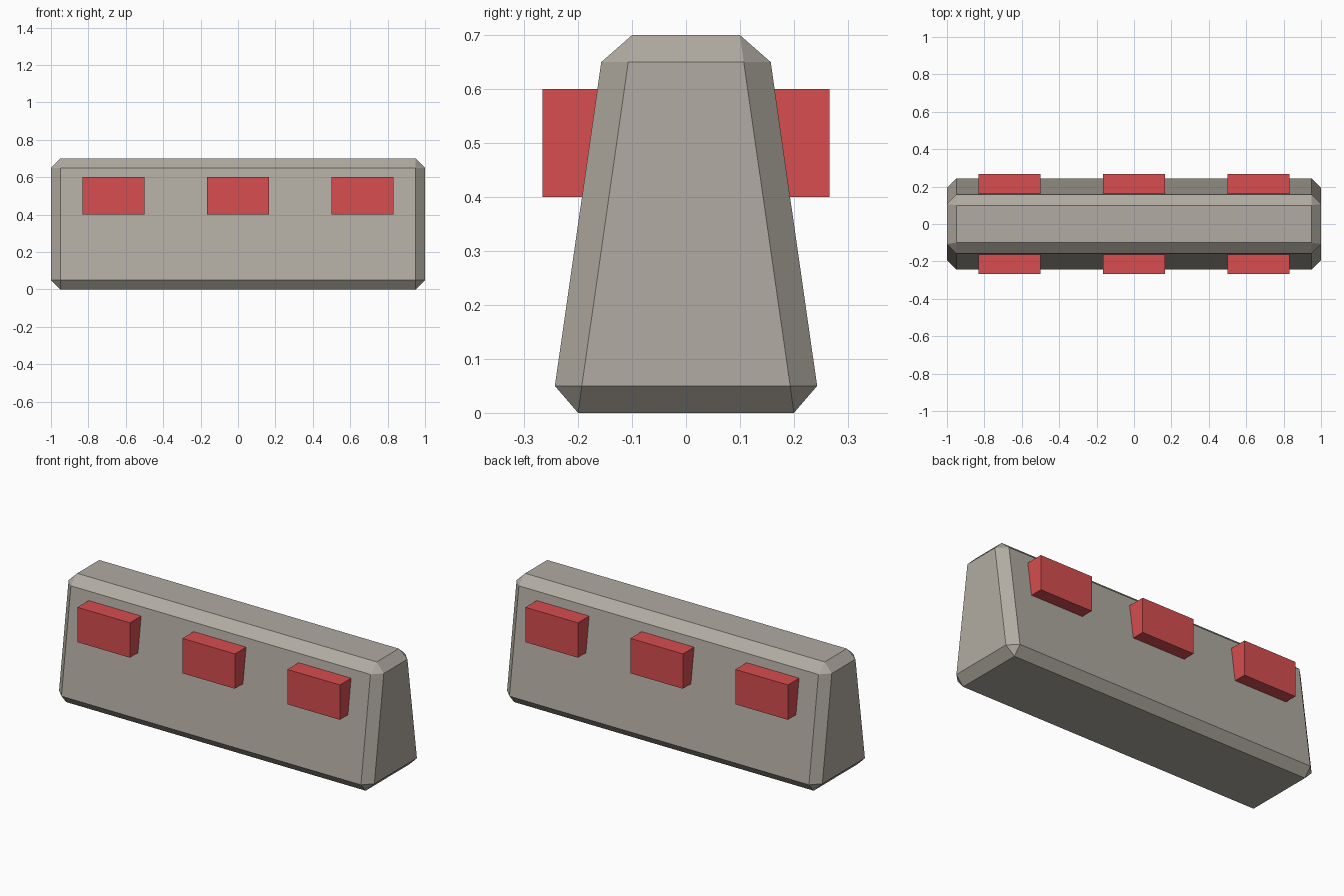
import bpy, bmesh, math

if "Cube" in bpy.data.objects:
    bpy.data.objects.remove(bpy.data.objects["Cube"])


def make_material(name, color):
    mat = bpy.data.materials.new(name)
    mat.diffuse_color = (*color, 1.0)
    mat.use_nodes = True
    mat.node_tree.nodes["Principled BSDF"].inputs["Base Color"].default_value = mat.diffuse_color
    return mat


def make_object(name, bm, mat):
    bmesh.ops.recalc_face_normals(bm, faces=bm.faces)
    mesh = bpy.data.meshes.new(name)
    bm.to_mesh(mesh)
    bm.free()
    mesh.materials.append(mat)
    obj = bpy.data.objects.new(name, mesh)
    bpy.context.collection.objects.link(obj)
    return obj


concrete = make_material("warm_grey_concrete", (0.44, 0.41, 0.36))
red = make_material("red_reflector", (0.68, 0.075, 0.08))

# Tapered barrier body: three chamfer points per corner, mirrored to all sides
corner_points = [
    (0.95, 0.20, 0.00), (1.00, 0.193, 0.05), (0.95, 0.243, 0.05),
    (0.95, 0.10, 0.70), (1.00, 0.107, 0.65), (0.95, 0.157, 0.65),
]
bm = bmesh.new()
for sx in (-1, 1):
    for sy in (-1, 1):
        for x, y, z in corner_points:
            bm.verts.new((sx * x, sy * y, z))
bmesh.ops.convex_hull(bm, input=bm.verts)
bmesh.ops.dissolve_limit(bm, angle_limit=math.radians(1),
                         verts=bm.verts, edges=bm.edges)
make_object("barrier_body", bm, concrete)

# Reflector blocks: three on each long side, sunk into the slope
INNER, OUTER = 0.15, 0.266
for side, sy in (("front", -1), ("back", 1)):
    for i, cx in enumerate((-0.666, 0.0, 0.666)):
        bm = bmesh.new()
        bmesh.ops.create_cube(bm, size=1)
        bmesh.ops.scale(bm, vec=(0.333, OUTER - INNER, 0.2), verts=bm.verts)
        bmesh.ops.translate(bm, vec=(cx, sy * (INNER + OUTER) / 2, 0.5),
                            verts=bm.verts)
        make_object(f"{side}_reflector_{i + 1}", bm, red)
